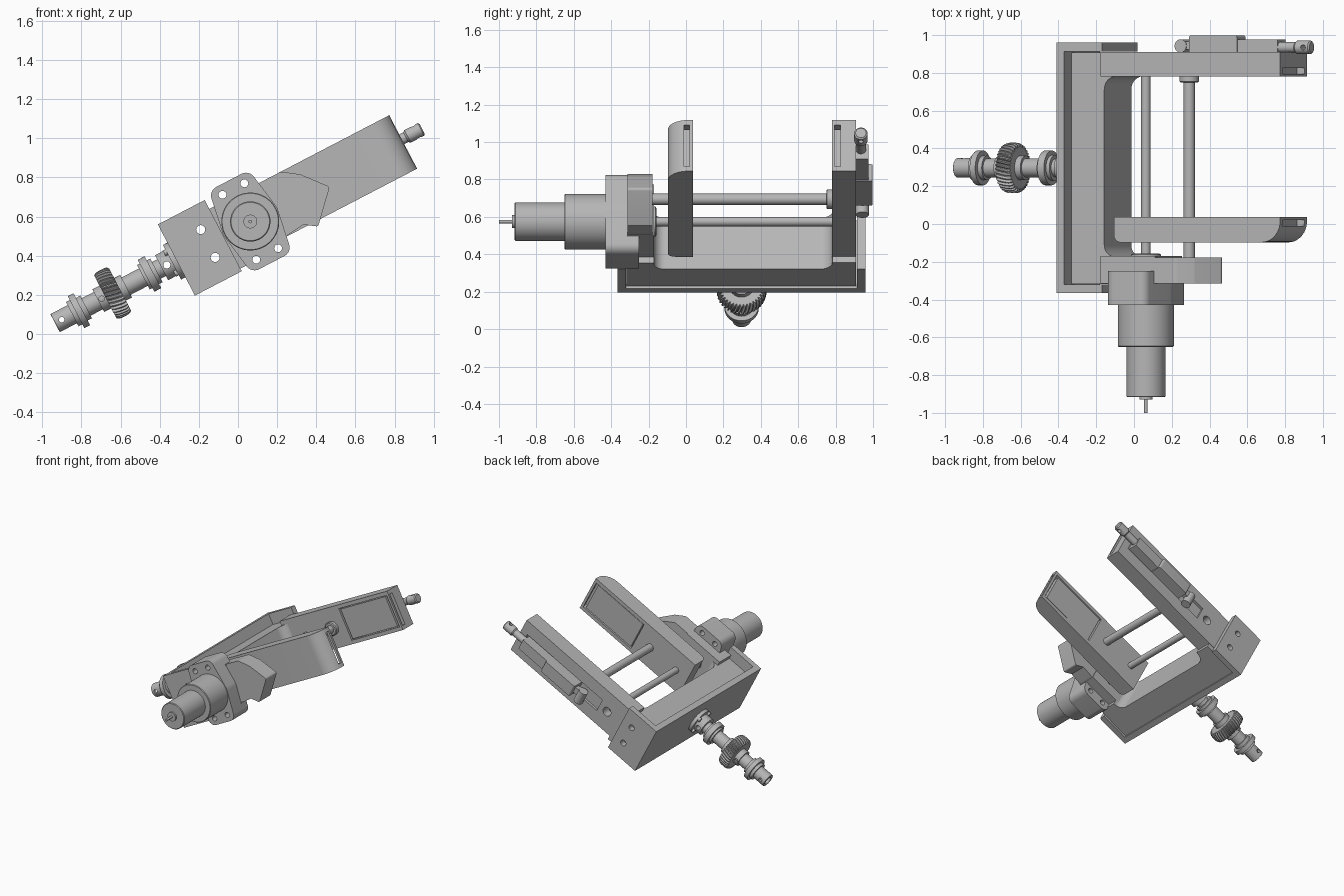
import bpy, bmesh, math
from mathutils import Matrix, Vector

if "Cube" in bpy.data.objects:
    bpy.data.objects.remove(bpy.data.objects["Cube"])

grey = bpy.data.materials.new("plain grey")
grey.use_nodes = True
grey.diffuse_color = (0.47, 0.47, 0.47, 1)
grey.node_tree.nodes["Principled BSDF"].inputs["Base Color"].default_value = grey.diffuse_color

# The gripper is built level along x, then tilted about y
TILT = Matrix.Translation((-0.315, 0, 0.378)) @ Matrix.Rotation(math.radians(-27.5), 4, 'Y')
parts = []


def loft(name, rings):
    """Skin a stack of equal point rings and cap both ends."""
    bm = bmesh.new()
    rows = [[bm.verts.new(p) for p in ring] for ring in rings]
    for a, b in zip(rows, rows[1:]):
        for i in range(len(a)):
            j = (i + 1) % len(a)
            bm.faces.new((a[i], a[j], b[j], b[i]))
    bm.faces.new(rows[0][::-1])
    bm.faces.new(rows[-1])
    bmesh.ops.recalc_face_normals(bm, faces=bm.faces)
    mesh = bpy.data.meshes.new(name)
    bm.to_mesh(mesh)
    bm.free()
    mesh.materials.append(grey)
    obj = bpy.data.objects.new(name, mesh)
    bpy.context.collection.objects.link(obj)
    parts.append(obj)
    return obj


def rounded(points, steps=8):
    """Outline whose corners (a, b, radius) are rounded off."""
    out = []
    for i, p in enumerate(points):
        c = Vector(p[:2])
        r = p[2] if len(p) > 2 else 0
        if not r:
            out.append(c)
            continue
        d1 = (Vector(points[i - 1][:2]) - c).normalized()
        d2 = (Vector(points[(i + 1) % len(points)][:2]) - c).normalized()
        half = d1.angle(d2) / 2
        start, end = c + d1 * r / math.tan(half), c + d2 * r / math.tan(half)
        mid = c + (d1 + d2).normalized() * r / math.sin(half)
        for k in range(steps + 1):
            out.append(mid + (start.lerp(end, k / steps) - mid).normalized() * r)
    return out


def prism(name, points, lo, hi, axis):
    """Extrude an outline: axis z takes (x, y), axis y takes (x, z)."""
    place = (lambda p, h: (p.x, p.y, h)) if axis == 'z' else (lambda p, h: (p.x, h, p.y))
    outline = rounded(points)
    return loft(name, [[place(p, h) for p in outline] for h in (lo, hi)])


def box(name, x0, x1, y0, y1, z0, z1):
    return prism(name, [(x0, y0), (x1, y0), (x1, y1), (x0, y1)], z0, z1, 'z')


def turned(name, profile, axis, a=0.0, b=0.0, n=40):
    """Turned part; profile is (position, radius) along x, y or z at (a, b)."""
    rings = []
    for h, r in profile:
        ring = []
        for i in range(n):
            t = math.tau * i / n
            p, q = a + r * math.cos(t), b + r * math.sin(t)
            ring.append({'x': (h, p, q), 'y': (p, h, q), 'z': (p, q, h)}[axis])
        rings.append(ring)
    return loft(name, rings)


def rod(name, axis, lo, hi, r, a, b):
    return turned(name, [(lo, r), (hi, r)], axis, a, b, 28)


def cut(obj, cutters):
    """Subtract cutters, then discard them."""
    for c in cutters:
        mod = obj.modifiers.new("cut", 'BOOLEAN')
        mod.operation, mod.solver, mod.object = 'DIFFERENCE', 'EXACT', c
        c.hide_render = True
    graph = bpy.context.evaluated_depsgraph_get()
    mesh = bpy.data.meshes.new_from_object(obj.evaluated_get(graph))
    obj.modifiers.clear()
    obj.data = mesh
    for c in cutters:
        parts.remove(c)
        bpy.data.objects.remove(c)


W = 0.154        # half width of arms and jaws
END = 1.307      # tip of the jaws
SCREW, GUIDE = 0.426, 0.685


def cross_holes():
    return [rod("hole", 'y', -0.5, 1.1, 0.023, 0.182, z) for z in (-0.08, 0.08)]


# Mounting channel: back plate with two side flanges
channel = prism("mounting_channel", [(0, -0.365), (0.27, -0.365), (0.27, -0.321), (0.045, -0.321),
                (0.045, 0.914), (0.27, 0.914), (0.27, 0.96), (0, 0.96)], -0.205, 0.205, 'z')
cut(channel, cross_holes())

# Bridge seated low in the channel, filleted into both arms
bridge = prism("bridge", [(0.045, -0.318), (0.045, 0.908), (0.32, 0.908), (0.32, 0.782),
               (0.24, 0.782, 0.07), (0.24, -0.172, 0.06), (0.31, -0.172), (0.31, -0.318)],
               -0.19, 0.12, 'z')
cut(bridge, cross_holes())

# Motor arm, and fixed jaw with pad recess and actuator slot
box("motor_arm", 0.235, 0.56, -0.316, -0.17, -W, W)
fixed = box("fixed_jaw", 0.235, END, 0.78, 0.91, -W, W)
cut(fixed, [
    box("pad_recess", 0.81, END - 0.02, 0.7, 0.812, -0.125, 0.125),
    box("tip_slot", 0.9, 1.4, 0.795, 0.825, -0.125, 0.125),
    box("actuator_slot", 0.5, 1.25, 0.89, 1.0, -0.055, 0.055),
    rod("screw_hole", 'y', 0.83, 1.0, 0.035, SCREW, 0)])

# Sliding jaw with rounded outer corners
jaw = prism("sliding_jaw", [(0.315, 0.037), (END, 0.037), (END, -0.097, 0.11),
            (0.315, -0.097, 0.04)], -W, W, 'z')
cut(jaw, [box("pad_recess", 0.81, END - 0.02, 0.007, 0.1, -0.125, 0.125),
          box("tip_slot", 0.9, 1.4, -0.01, 0.02, -0.125, 0.125)])

# Grip pads in the jaw recesses
box("fixed_pad", 0.82, END - 0.04, 0.785, 0.83, -0.118, 0.118)
box("sliding_pad", 0.82, END - 0.04, -0.015, 0.032, -0.118, 0.118)

# Clamp block at the end of the motor arm
prism("rod_clamp", [(0.4, -W), (0.56, -0.15), (0.66, -0.14), (0.722, -0.183, 0.012),
      (0.868, -0.03, 0.015), (0.765, 0.095, 0.04), (0.683, W, 0.04), (0.4, W)],
      -0.314, -0.178, 'y')

# Lead screw, guide rod and collars
rod("lead_screw", 'y', -0.2, 0.85, 0.025, SCREW, 0)
rod("guide_rod", 'y', -0.2, 0.8, 0.03, GUIDE, 0)
turned("guide_collar", [(0.75, 0.045), (0.755, 0.052), (0.8, 0.052)], 'y', GUIDE, 0)
turned("screw_bearing", [(-0.2, 0.08), (-0.162, 0.08), (-0.157, 0.07)], 'y', SCREW, 0)

# Motor flange, widest at the middle, with four bolt holes
flange = prism("motor_flange", [(SCREW + du, dv, r) for du, dv, r in
               ((-0.115, -0.237, 0.05), (0.115, -0.237, 0.05), (0.155, 0, 0.1),
                (0.115, 0.237, 0.05), (-0.115, 0.237, 0.05), (-0.155, 0, 0.1))],
               -0.43, -0.25, 'y')
cut(flange, [rod("bolt_hole", 'y', -0.5, -0.2, 0.02, SCREW + su * 0.063, sv * 0.187)
             for su in (-1, 1) for sv in (-1, 1)])

# Stepped motor with output shaft
turned("motor", [(-0.3, 0.148), (-0.646, 0.148), (-0.65, 0.144), (-0.65, 0.103), (-0.912, 0.103),
       (-0.917, 0.098), (-0.917, 0.035), (-0.93, 0.035), (-0.93, 0.009), (-1.0, 0.009)],
       'y', SCREW, 0, 56)

# Linear actuator on the outside of the fixed jaw
rod("actuator_pivot", 'z', -0.075, 0.03, 0.035, 0.648, 0.943)
box("actuator_link", 0.648, 0.72, 0.925, 0.965, -0.025, 0.025)
prism("actuator_housing", [(0.708, 0.89), (0.995, 0.89), (0.995, 0.998, 0.012),
      (0.708, 0.998, 0.012)], -0.05, 0.05, 'z')
box("actuator_sleeve", 0.99, 1.235, 0.885, 0.976, -0.044, 0.044)
rod("actuator_rod", 'x', 1.2, 1.36, 0.028, 0.935, 0.015)
tip = turned("actuator_tip", [(1.33, 0.028), (1.34, 0.036), (1.417, 0.036), (1.424, 0.028)],
             'x', 0.935, 0.015)
cut(tip, [rod("pin_hole", 'z', -0.1, 0.1, 0.014, 1.39, 0.935)])

# Rear shaft with collars
Y = 0.297
shaft = turned("rear_shaft", [(-0.699, 0.05), (-0.697, 0.052), (-0.6, 0.052), (-0.6, 0.07),
               (-0.578, 0.07), (-0.578, 0.092), (-0.545, 0.092), (-0.545, 0.065), (-0.52, 0.065),
               (-0.52, 0.05), (-0.32, 0.05), (-0.19, 0.05), (-0.19, 0.07), (-0.175, 0.07),
               (-0.175, 0.092), (-0.135, 0.092), (-0.135, 0.068), (-0.115, 0.068),
               (-0.115, 0.048), (-0.085, 0.048), (-0.085, 0.072), (-0.025, 0.072),
               (-0.025, 0.1), (0.01, 0.1)], 'x', Y, 0)
cut(shaft, [rod("pin_hole", 'y', 0, 0.6, 0.014, -0.661, 0),
            rod("bore", 'x', -0.8, -0.61, 0.032, Y, 0),
            rod("cross_hole", 'y', 0, 0.6, 0.018, -0.055, 0)])
for k in range(4):
    t = math.tau * (k + 0.5) / 4
    rod("mount_bolt", 'x', -0.04, 0, 0.016, Y + 0.083 * math.cos(t), 0.083 * math.sin(t))

# Helical gear: toothed rings twisted slightly along the shaft, rounded at the rims
rings, teeth = [], 38
for s in range(7):
    f = s / 6 - 0.5
    ring = []
    for i in range(teeth * 4):
        t = math.tau * i / (teeth * 4) + f * 0.14
        r = (0.134 if i % 4 < 2 else 0.12) - 0.16 * f ** 4
        ring.append((-0.367 + f * 0.085, Y + r * math.cos(t), r * math.sin(t)))
    rings.append(ring)
loft("helical_gear", rings)
hub = rod("gear_hub", 'x', -0.45, -0.29, 0.065, Y, 0)
cut(hub, [rod("set_screw_hole", 'y', 0, 0.6, 0.014, -0.43, 0)])

# Tilt everything and smooth the round surfaces
for obj in parts:
    obj.data.transform(TILT)
    obj.select_set(True)
bpy.context.view_layer.objects.active = parts[0]
bpy.ops.object.shade_smooth_by_angle(angle=math.radians(30))
